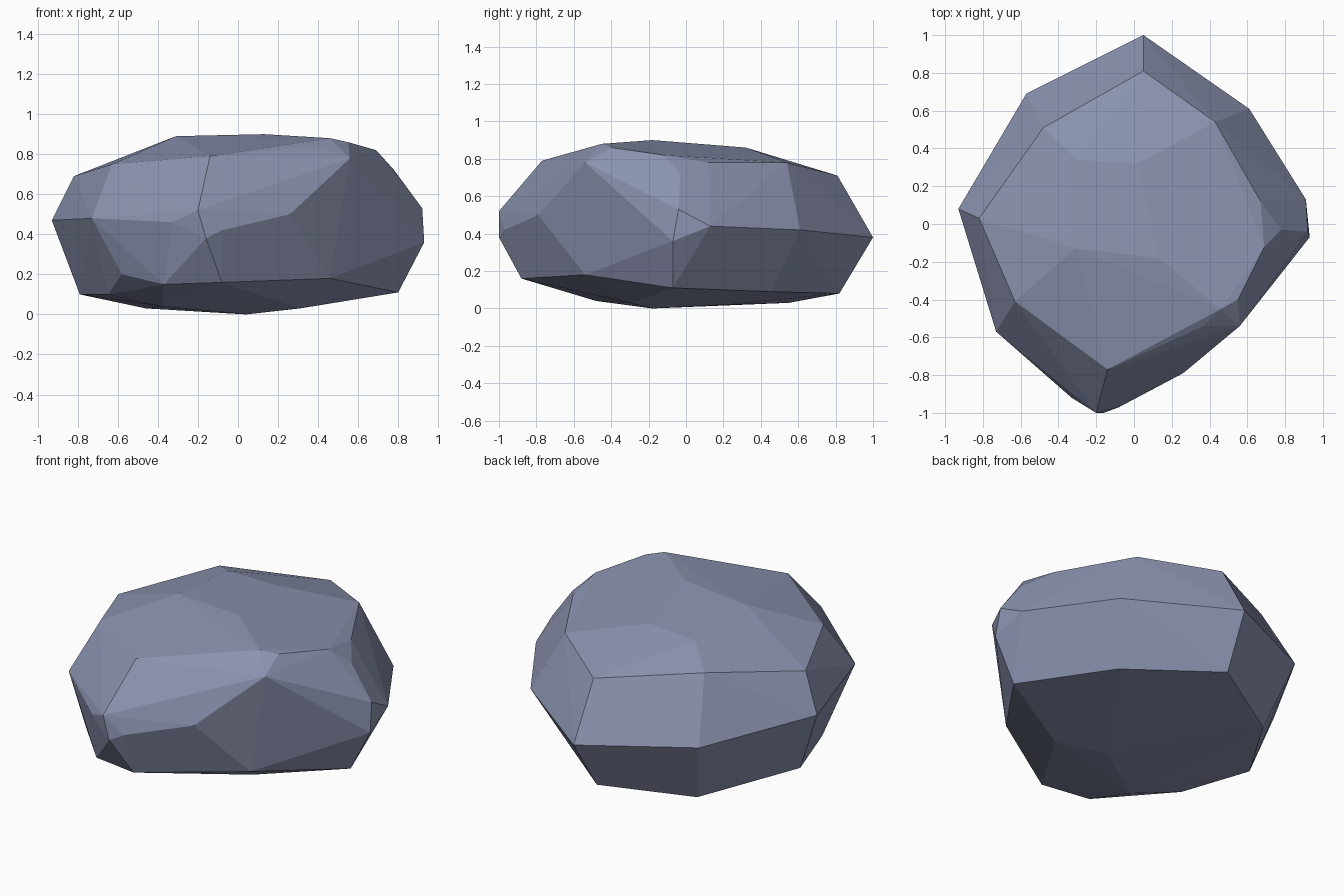
import bpy
import bmesh
import math

# Remove the default cube
default_cube = bpy.data.objects.get("Cube")
if default_cube:
    bpy.data.objects.remove(default_cube, do_unlink=True)

# Corner rings of the boulder, in hundredths of a unit
UNIT = 0.01
underside = [(4, -18, 0), (31, -30, 3), (-6, 22, 2), (-46, 55, 3), (-38, -48, 4)]
lower_ring = [(2, 82, 8), (49, 45, 9), (80, -7, 11), (46, -54, 18), (-8, -88, 16),
              (-37, -82, 15), (-58, -62, 20), (-65, -37, 10), (-79, 4, 10)]
widest_ring = [(5, 100, 38), (61, 61, 42), (91, 13, 44), (93, -7, 36), (92, -4, 53),
               (81, -22, 46), (26, -79, 50), (-8, -97, 42), (-16, -100, 38),
               (-20, -100, 52), (-33, -92, 46), (-73, -57, 48), (-93, 8, 47),
               (-57, 69, 41)]
shoulder_ring = [(5, 81, 71), (43, 54, 78), (67, 12, 78), (78, -3, 72), (69, -12, 82),
                 (55, -40, 86), (56, -54, 78), (46, -45, 88), (37, -54, 84),
                 (-14, -77, 79), (-63, -41, 75), (-82, 3, 69), (-48, 51, 77)]
crown = [(13, -18, 90), (2, 32, 86), (-30, 34, 85), (-31, -13, 89)]


def make_material(name, colour):
    """One flat, matt colour for viewport and render."""
    material = bpy.data.materials.new(name)
    material.use_nodes = True
    material.diffuse_color = colour
    shader = material.node_tree.nodes["Principled BSDF"]
    shader.inputs["Base Color"].default_value = colour
    shader.inputs["Roughness"].default_value = 0.9
    return material


def make_boulder(name, rings, material):
    """Wrap flat facets around the corner rings."""
    bm = bmesh.new()
    for ring in rings:
        for corner in ring:
            bm.verts.new([value * UNIT for value in corner])

    # Chipped stone surface: tight hull with nearly flat facets merged
    hull = bmesh.ops.convex_hull(bm, input=bm.verts)
    inside = [v for v in hull["geom_interior"] if isinstance(v, bmesh.types.BMVert)]
    bmesh.ops.delete(bm, geom=inside, context="VERTS")
    bmesh.ops.dissolve_limit(bm, angle_limit=math.radians(2),
                             verts=bm.verts, edges=bm.edges)
    bmesh.ops.recalc_face_normals(bm, faces=bm.faces)

    mesh = bpy.data.meshes.new(name)
    bm.to_mesh(mesh)
    bm.free()
    mesh.materials.append(material)
    boulder = bpy.data.objects.new(name, mesh)
    bpy.context.scene.collection.objects.link(boulder)
    return boulder


# Single blue-grey stone
stone = make_material("blue_grey_stone", (0.26, 0.29, 0.43, 1.0))
make_boulder("boulder", [underside, lower_ring, widest_ring, shoulder_ring, crown], stone)
